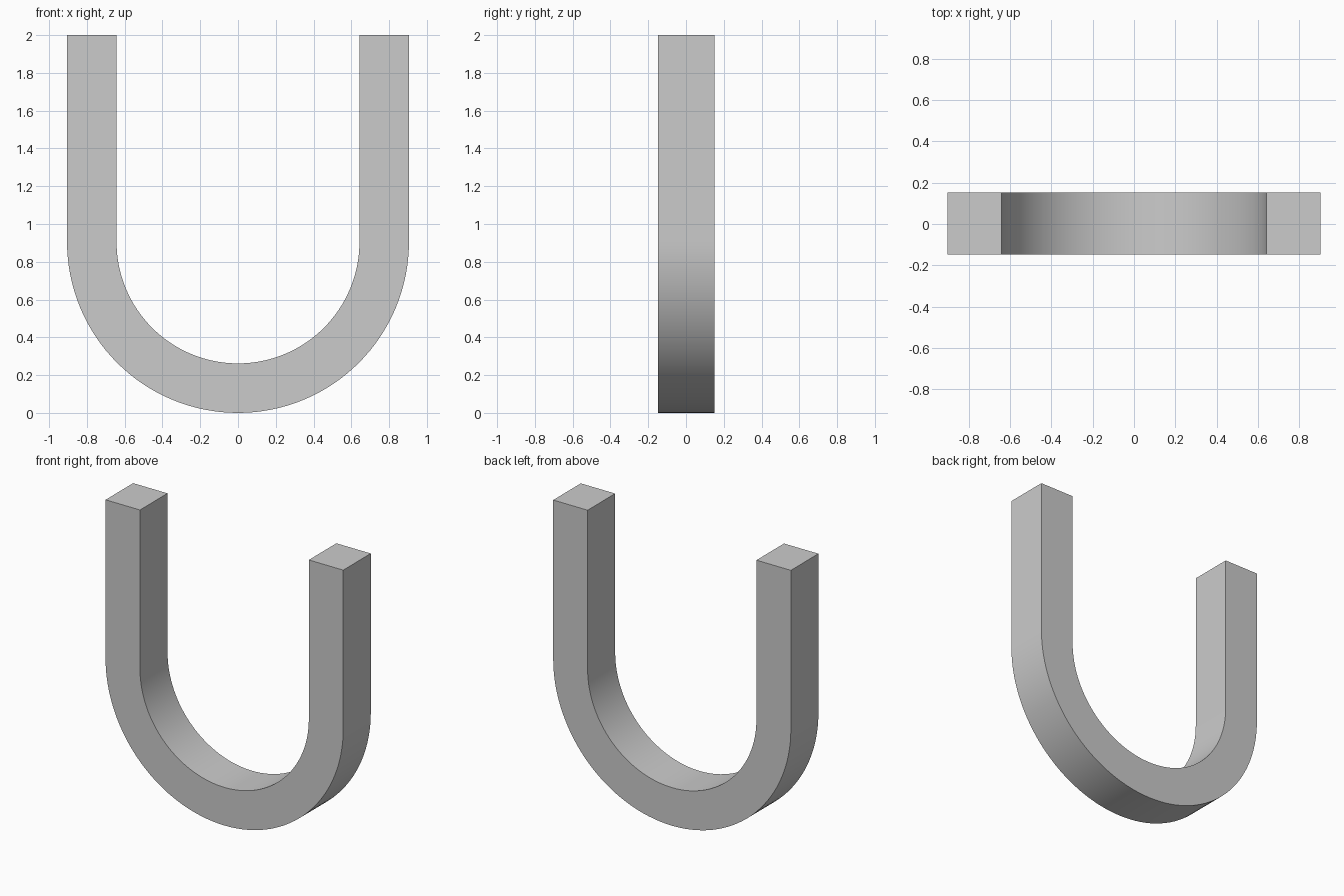
import bpy, bmesh, math

if "Cube" in bpy.data.objects:
    bpy.data.objects.remove(bpy.data.objects["Cube"])

R_OUT, R_IN = 0.905, 0.643
TOP, FRONT, BACK = 2.0, -0.148, 0.152
SEGMENTS = 64


def u_path(r):
    """Left tip, round the bend, to right tip."""
    pts = [(-r, TOP)]
    for i in range(SEGMENTS + 1):
        a = math.pi + math.pi * i / SEGMENTS
        pts.append((r * math.cos(a), R_OUT + r * math.sin(a)))
    return pts + [(r, TOP)]


# U-shaped bar: a rectangular section swept along the bend
bm = bmesh.new()
rings = []
for (xo, zo), (xi, zi) in zip(u_path(R_OUT), u_path(R_IN)):
    rings.append([bm.verts.new(c) for c in (
        (xo, FRONT, zo), (xi, FRONT, zi), (xi, BACK, zi), (xo, BACK, zo))])
for a, b in zip(rings, rings[1:]):
    for k in range(4):
        n = (k + 1) % 4
        bm.faces.new((a[k], a[n], b[n], b[k]))

# Flat pole ends
bm.faces.new(rings[0])
bm.faces.new(rings[-1])
bmesh.ops.recalc_face_normals(bm, faces=bm.faces)

mesh = bpy.data.meshes.new("horseshoe_bar")
bm.to_mesh(mesh)
bm.free()
bar = bpy.data.objects.new("horseshoe_bar", mesh)
bpy.context.collection.objects.link(bar)

# Smooth bend, crisp edges
bpy.context.view_layer.objects.active = bar
bar.select_set(True)
bpy.ops.object.shade_smooth_by_angle(angle=math.radians(30))
